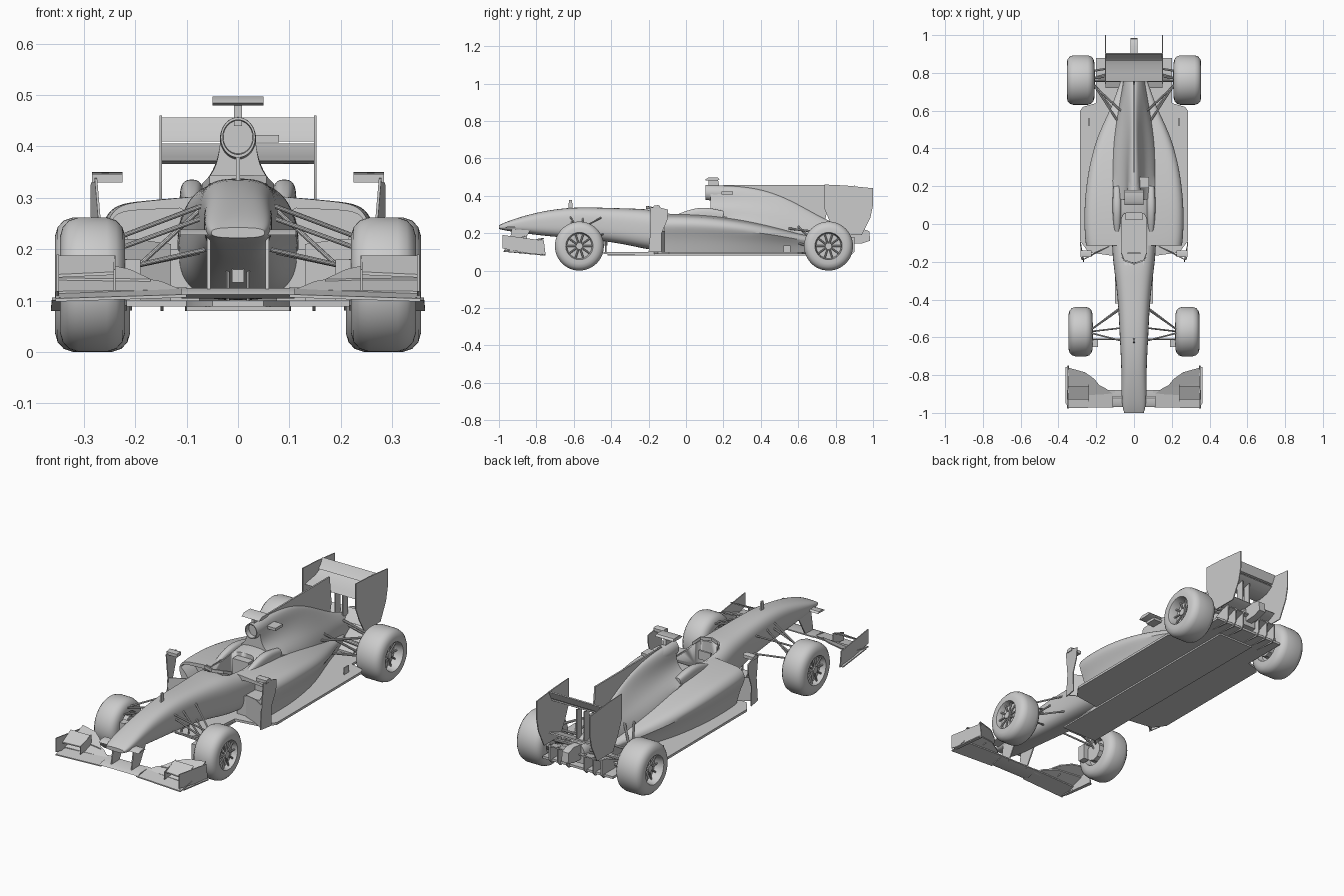
import bpy, bmesh, math
from mathutils import Vector, Matrix

cube = bpy.data.objects.get("Cube")
if cube:
    bpy.data.objects.remove(cube, do_unlink=True)

grey = bpy.data.materials.new("plain grey")
grey.use_nodes = True
grey.diffuse_color = (0.6, 0.6, 0.6, 1)
grey.node_tree.nodes["Principled BSDF"].inputs["Base Color"].default_value = (0.6, 0.6, 0.6, 1)


def finish(name, bm, mirror=False, angle=35, subsurf=0):
    """Turn a bmesh into a shaded object, optionally mirrored across x."""
    bmesh.ops.recalc_face_normals(bm, faces=bm.faces[:])
    if subsurf:
        crease = bm.edges.layers.float.new("crease_edge")
        for e in bm.edges:
            if e.calc_face_angle(0) > math.radians(angle):
                e[crease] = 1
    mesh = bpy.data.meshes.new(name)
    bm.to_mesh(mesh)
    bm.free()
    mesh.materials.append(grey)
    ob = bpy.data.objects.new(name, mesh)
    bpy.context.scene.collection.objects.link(ob)
    for other in bpy.context.selected_objects:
        other.select_set(False)
    ob.select_set(True)
    bpy.context.view_layer.objects.active = ob
    bpy.ops.object.shade_smooth_by_angle(angle=math.radians(angle))
    if mirror:
        ob.modifiers.new("mirror", 'MIRROR').use_mirror_merge = False
    if subsurf:
        mod = ob.modifiers.new("smooth", 'SUBSURF')
        mod.levels = mod.render_levels = subsurf
    return ob


def loft(name, rings, mirror=False, angle=50, subsurf=2):
    """Skin a list of closed rings of points and cap both ends."""
    bm = bmesh.new()
    rows = [[bm.verts.new(p) for p in ring] for ring in rings]
    n = len(rows[0])
    for a, b in zip(rows, rows[1:]):
        for i in range(n):
            bm.faces.new((a[i], a[(i + 1) % n], b[(i + 1) % n], b[i]))
    bm.faces.new(rows[0])
    bm.faces.new(rows[-1])
    return finish(name, bm, mirror, angle, subsurf)


def slab(name, pts, vec, mirror=False):
    """Extrude a polygon along a vector."""
    bm = bmesh.new()
    lo = [bm.verts.new(p) for p in pts]
    hi = [bm.verts.new(Vector(p) + Vector(vec)) for p in pts]
    n = len(pts)
    bm.faces.new(lo)
    bm.faces.new(hi)
    for i in range(n):
        bm.faces.new((lo[i], lo[(i + 1) % n], hi[(i + 1) % n], hi[i]))
    return finish(name, bm, mirror)


def span(name, x0, x1, prof, mirror=False):
    """Extrude a (y, z) profile across x."""
    return slab(name, [(x0, y, z) for y, z in prof], (x1 - x0, 0, 0), mirror)


def box(name, x, y, z, mirror=False):
    return span(name, x[0], x[1], [(y[0], z[0]), (y[1], z[0]), (y[1], z[1]), (y[0], z[1])], mirror)


def rods(name, pairs, r, mirror=True):
    bm = bmesh.new()
    for a, b in pairs:
        a, b = Vector(a), Vector(b)
        d = b - a
        m = Matrix.Translation((a + b) / 2) @ d.to_track_quat('Z', 'Y').to_matrix().to_4x4()
        bmesh.ops.create_cone(bm, cap_ends=True, segments=10, radius1=r, radius2=r,
                              depth=d.length, matrix=m)
    return finish(name, bm, mirror)


def oval(y, hw, zb, zt, n=3.0, xc=0, seg=24):
    """Superellipse ring in the xz plane."""
    ring = []
    for i in range(seg):
        t = math.tau * (i + 0.5) / seg
        c, s = math.cos(t), math.sin(t)
        ring.append((xc + hw * math.copysign(abs(c) ** (2 / n), c), y,
                     (zb + zt) / 2 + (zt - zb) / 2 * math.copysign(abs(s) ** (2 / n), s)))
    return ring


# Nose and cockpit tub
tub = loft("nose_and_tub", [oval(*s) for s in [
    (-1.0, .052, .222, .242), (-.96, .064, .212, .262), (-.87, .067, .2, .292),
    (-.75, .067, .184, .322), (-.6, .076, .172, .34), (-.45, .082, .16, .337),
    (-.3, .097, .135, .332), (-.2, .112, .11, .33), (-.06, .12, .1, .302),
    (.04, .118, .1, .32), (.14, .115, .1, .335), (.24, .1, .1, .33)]])
bm = bmesh.new()
bmesh.ops.create_cube(bm, size=1, matrix=Matrix.Translation((0, -.07, .32)) @ Matrix.Diagonal((.13, .26, .22, 1)))
bmesh.ops.bevel(bm, geom=[e for e in bm.edges if abs(e.verts[0].co.z - e.verts[1].co.z) > .1],
                offset=.035, segments=5, affect='EDGES', profile=.5)
cutter = finish("cockpit_cutter", bm)
cutter.hide_render = True
cutter.hide_viewport = True
cut = tub.modifiers.new("cockpit", 'BOOLEAN')
cut.operation, cut.object, cut.solver = 'DIFFERENCE', cutter, 'EXACT'
slab("windscreen", [(-.07, -.15, .312), (-.055, -.195, .328), (0, -.215, .33), (.055, -.195, .328), (.07, -.15, .312),
                    (.064, -.155, .315), (.05, -.188, .328), (0, -.207, .33), (-.05, -.188, .328), (-.064, -.155, .315)], (0, 0, .015))
box("steering_wheel", (-.035, .035), (-.16, -.15), (.25, .295))
box("headrest", (-.045, .045), (.02, .07), (.2, .3))
loft("cockpit_shoulder", [oval(y, hw, .25, zt, 3, .09, 12) for y, hw, zt in [
    (-.06, .012, .296), (0, .02, .32), (.06, .024, .337), (.12, .025, .338), (.2, .02, .32)]], mirror=True)

# Engine cover with airbox: half profiles from the base up to the crest
cover = [
    (.13, [(.11, .2), (.105, .3), (.055, .335), (.037, .375), (.035, .42), (.02, .45)], .457),
    (.25, [(.13, .2), (.12, .285), (.06, .33), (.038, .38), (.033, .425), (.02, .45)], .457),
    (.42, [(.13, .15), (.115, .255), (.068, .31), (.04, .36), (.027, .4), (.015, .43)], .437),
    (.58, [(.1, .12), (.085, .225), (.055, .275), (.035, .32), (.02, .35), (.01, .365)], .37),
    (.74, [(.06, .11), (.055, .2), (.045, .235), (.03, .255), (.02, .265), (.01, .27)], .272),
    (.88, [(.04, .12), (.04, .17), (.035, .19), (.025, .205), (.015, .215), (.008, .22)], .222)]
loft("engine_cover", [[(x, y, z) for x, z in half] + [(0, y, top)] + [(-x, y, z) for x, z in reversed(half)]
                      for y, half, top in cover])
loft("airbox_intake", [oval(.18, .027, .389, .447, 2), oval(.105, .03, .384, .452, 2), oval(.105, .034, .378, .457, 2),
                       oval(.16, .037, .37, .458, 2), oval(.25, .03, .37, .45, 2)])
span("shark_fin", -.004, .004, [(.2, .44), (.2, .457), (.74, .457), (.755, .32), (.74, .25), (.55, .3), (.4, .4)])
span("camera_post", -.008, .008, [(.12, .44), (.12, .49), (.17, .49), (.18, .44)])
span("camera_bar", -.05, .05, [(.1, .484), (.12, .497), (.17, .497), (.18, .488), (.17, .482), (.12, .48)])
box("side_sensor", (.02, .08), (.19, .25), (.408, .422))


# Sidepods with a recessed air inlet
def pod_ring(y, xo, xi, zt, inlet=False):
    h, k = zt - .1, min(1, (xo - xi) / .15)
    pts = [(xi, .1), (xo - .05 * k, .1), (xo - .03 * k, .1 + .4 * h), (xo, .1 + .7 * h), (xo - .008 * k, .1 + .86 * h),
           (xo - .03 * k, .1 + .97 * h), (xo - .07 * k, zt), (xi, zt + .01)]
    if inlet:
        pts = [(.18 + (x - .18) * .88, .268 + (z - .268) * .4) for x, z in pts]
    return [(x, y, z) for x, z in pts]


loft("sidepod", [pod_ring(-.03, .255, .075, .29, True), pod_ring(-.115, .255, .075, .29, True)] + [pod_ring(*s) for s in [
    (-.115, .258, .075, .293), (-.06, .266, .075, .294), (.08, .268, .075, .29), (.2, .258, .075, .278),
    (.35, .234, .065, .255), (.5, .178, .045, .222), (.62, .12, .03, .19), (.78, .065, .015, .16)]], mirror=True)

# Floor, plank and diffuser
half = [(.05, -.44), (.085, -.36), (.1, -.17), (.24, -.15), (.285, -.09), (.285, .6), (.27, .62), (.2, .64), (.2, .88)]
slab("floor", [(x, y, .088) for x, y in half] + [(-x, y, .088) for x, y in reversed(half)], (0, 0, .012))
box("plank", (-.1, .1), (-.42, .78), (.08, .088))
span("diffuser_roof", -.15, .15, [(.72, .1), (.88, .165), (.9, .17), (.9, .176), (.86, .172), (.72, .11)])
for i, x in enumerate((.05, .1, .148)):
    span(f"diffuser_strake_{i + 1}", x - .003, x + .003, [(.74, .09), (.88, .08), (.9, .1), (.9, .18), (.86, .17)], True)
span("rear_crash_structure", -.019, .019, [(.82, .14), (.82, .21), (.94, .225), (.98, .21), (.985, .16), (.94, .145)])
rods("splitter_stay", [((.02, -.43, .09), (.02, -.43, .18))], .004)
box("keel_camera", (-.012, .012), (-.47, -.42), (.135, .165))

# Rear wing
span("rear_wing_endplate", .148, .153, [(.74, .46), (.85, .455), (1.0, .44), (1.0, .35), (.985, .28), (.94, .19),
                                        (.81, .19), (.77, .26), (.74, .33)], True)
span("rear_wing_main", -.15, .15, [(.755, .372), (.79, .366), (.84, .376), (.88, .4), (.878, .406), (.84, .388), (.79, .38)])
span("rear_wing_flap", -.15, .15, [(.865, .41), (.885, .412), (.905, .453), (.9, .456), (.88, .425)])
span("beam_wing", -.15, .15, [(.81, .212), (.84, .208), (.9, .238), (.896, .243), (.84, .222)])
span("rear_wing_stay", .018, .024, [(.82, .2), (.86, .2), (.86, .38), (.82, .37)], True)

# Front wing: centre plane, outer planes, flaps, cascades and endplates
span("front_wing_centre", -.11, .11, [(-.97, .112), (-.94, .104), (-.88, .118), (-.88, .124), (-.95, .122)])
planes = {
    "main": [(.1, -.97, .106), (.355, -.975, .098), (.355, -.88, .112), (.1, -.88, .12)],
    "lower_flap": [(.11, -.9, .115), (.35, -.91, .112), (.35, -.82, .14), (.21, -.84, .142), (.15, -.87, .132)],
    "upper_flap": [(.17, -.87, .136), (.35, -.84, .138), (.35, -.76, .168), (.26, -.785, .166), (.21, -.82, .155)],
    "cascade": [(.24, -.93, .15), (.35, -.93, .145), (.35, -.86, .182), (.24, -.86, .182)]}
for key, pts in planes.items():
    slab("front_wing_" + key, pts, (0, 0, .006), True)
span("cascade_fin", .238, .242, [(-.94, .12), (-.94, .16), (-.85, .188), (-.85, .13)], True)
span("front_wing_endplate", .348, .353, [(-.98, .19), (-.76, .16), (-.75, .08), (-.8, .085), (-.98, .118)], True)
slab("front_wing_footplate", [(.345, -.97, .1), (.362, -.95, .1), (.364, -.76, .08), (.345, -.75, .08)], (0, 0, .006), True)
span("front_wing_pylon", .054, .06, [(-.95, .115), (-.89, .115), (-.83, .22), (-.93, .23)], True)
span("nose_winglet", -.113, .113, [(-.97, .228), (-.95, .238), (-.92, .238), (-.91, .23)])
span("nose_sensor", -.004, .004, [(-.63, .33), (-.625, .378), (-.61, .378), (-.605, .33)])

# Mirrors, side vanes and bargeboards
span("mirror", .225, .284, [(-.175, .33), (-.175, .346), (-.15, .35), (-.14, .346), (-.14, .33)], True)
slab("side_vane", [(.274, -.19, .337), (.276, -.15, .34), (.282, -.095, .325), (.282, -.1, .27), (.278, -.13, .2),
                   (.276, -.13, .098), (.264, -.2, .098), (.264, -.19, .22)], (.005, 0, 0), True)
slab("bargeboard", [(.13, -.12, .1), (.2, -.15, .1), (.266, -.19, .1), (.266, -.19, .22), (.2, -.15, .22), (.13, -.12, .21)],
     (.002, .004, 0), True)
box("floor_flick", (.235, .24), (.52, .56), (.1, .135), True)


# Wheels: lathed tyre and rim, with spokes and a hub
def wheel(name, xc, yc, hw, dish, spokes=10, r=.131):
    zc = r
    prof = [(-hw + .03, .012), (-hw + .03, .066), (-hw, .073), (-hw, .095), (-hw + .005, .112), (-hw + .017, .125),
            (-hw + .035, r), (hw - .035, r), (hw - .017, .125), (hw - .005, .112), (hw, .095), (hw, .073),
            (hw - .008, .07), (hw - dish + .003, .066), (hw - dish, .012)]
    seg = 48
    loft(name, [[(xc + x, yc + q * math.cos(math.tau * i / seg), zc + q * math.sin(math.tau * i / seg))
                 for i in range(seg)] for x, q in prof], True, 40, 0)
    x = xc + hw - dish + .015
    ends = []
    for i in range(spokes):
        c, s = math.cos(math.tau * i / spokes), math.sin(math.tau * i / spokes)
        ends.append(((x, yc + .012 * c, zc + .012 * s), (x, yc + .068 * c, zc + .068 * s)))
    rods(name + "_spokes", ends, .0045)
    rods(name + "_hub", [((xc, yc, zc), (x + .01, yc, zc))], .018)
    rods(name + "_brake", [((xc - hw - .004, yc, zc), (xc, yc, zc))], .05)


wheel("front_wheel", .283, -.57, .063, .032)
wheel("rear_wheel", .283, .762, .073, .05)
box("front_brake_duct", (.19, .222), (-.65, -.61), (.1, .18), True)

# Suspension arms
rods("front_suspension", [
    ((.06, -.62, .288), (.235, -.575, .222)), ((.07, -.45, .285), (.235, -.565, .222)),
    ((.06, -.62, .2), (.235, -.575, .16)), ((.07, -.44, .195), (.235, -.565, .16)),
    ((.065, -.55, .285), (.235, -.57, .13)), ((.065, -.61, .262), (.235, -.61, .2))], .0045)
rods("rear_suspension", [
    ((.09, .55, .225), (.22, .75, .2)), ((.04, .8, .22), (.22, .77, .2)),
    ((.08, .56, .16), (.22, .75, .1)), ((.04, .82, .14), (.22, .77, .1)),
    ((.07, .6, .235), (.22, .74, .1)), ((.04, .84, .18), (.22, .81, .16))], .006)
rods("drive_shaft", [((.03, .762, .15), (.23, .762, .131))], .01)
